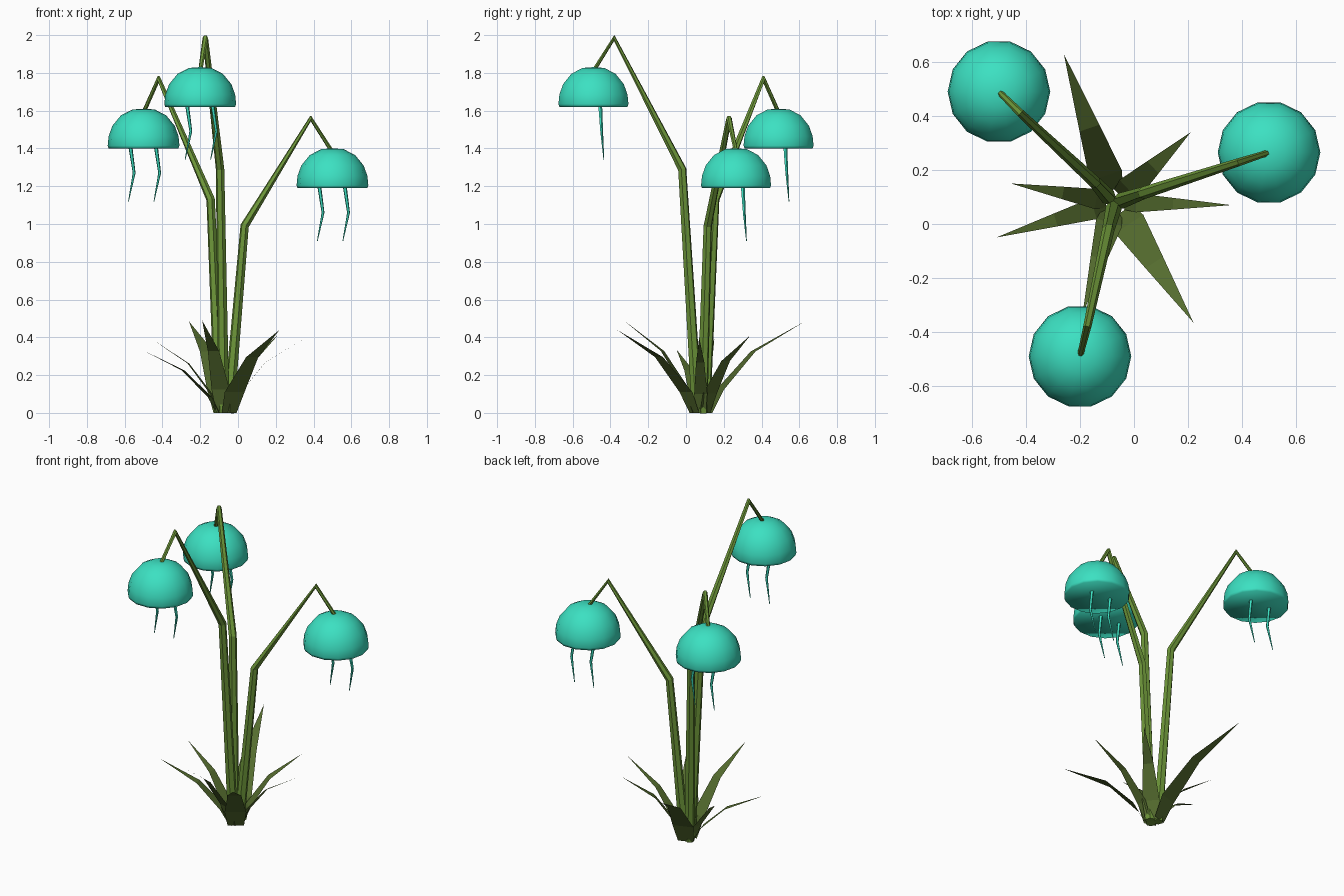
import bpy, bmesh, math
from mathutils import Vector

if "Cube" in bpy.data.objects:
    bpy.data.objects.remove(bpy.data.objects["Cube"], do_unlink=True)


def make_material(name, rgb):
    mat = bpy.data.materials.new(name)
    mat.use_nodes = True
    mat.diffuse_color = (*rgb, 1)
    mat.node_tree.nodes["Principled BSDF"].inputs["Base Color"].default_value = (*rgb, 1)
    return mat


STEM = make_material("stem green", (0.15, 0.30, 0.04))
LEAF = make_material("leaf dark green", (0.09, 0.15, 0.028))
TEAL = make_material("bell teal", (0.045, 0.75, 0.54))


def add_object(name, bm, mat, smooth=False):
    mesh = bpy.data.meshes.new(name)
    bm.to_mesh(mesh)
    bm.free()
    mesh.materials.append(mat)
    for poly in mesh.polygons:
        poly.use_smooth = smooth
    obj = bpy.data.objects.new(name, mesh)
    bpy.context.scene.collection.objects.link(obj)


def skin(bm, rings):
    """Bridge equal rings of vertices and cap both ends."""
    n = len(rings[0])
    for low, high in zip(rings, rings[1:]):
        for i in range(n):
            j = (i + 1) % n
            bm.faces.new((low[i], low[j], high[j], high[i]))
    bm.faces.new(rings[0][::-1])
    bm.faces.new(rings[-1])
    bmesh.ops.recalc_face_normals(bm, faces=bm.faces)


def tube(name, points, radii, sides, mat):
    """Tapered tube through the points, each ring facing the local direction."""
    bm = bmesh.new()
    pts = [Vector(p) for p in points]
    # Sideways axis perpendicular to the plane the path bends in
    side = (pts[1] - pts[0]).cross(pts[-1] - pts[0]).normalized()
    rings = []
    for k, (p, r) in enumerate(zip(pts, radii)):
        before = (p - pts[max(k - 1, 0)]).normalized()
        after = (pts[min(k + 1, len(pts) - 1)] - p).normalized()
        along = (before + after).normalized()
        u = (side - along * side.dot(along)).normalized()
        v = along.cross(u)
        rings.append([bm.verts.new(p + r * (u * math.cos(a) + v * math.sin(a)))
                      for a in (math.tau * i / sides for i in range(sides))])
    skin(bm, rings)
    add_object(name, bm, mat)


# Bell: faceted dome outline with a flat underside
BELL = [(0.185, 0), (0.19, 0.015), (0.185, 0.065), (0.165, 0.12),
        (0.12, 0.175), (0.06, 0.206), (0.01, 0.21)]


def bell(name, x, y, z, sides=14):
    bm = bmesh.new()
    rings = [[bm.verts.new((x + r * math.cos(a), y + r * math.sin(a), z + h))
              for a in (math.tau * i / sides for i in range(sides))]
             for r, h in BELL]
    skin(bm, rings)
    add_object(name, bm, TEAL, smooth=True)


# Flowers: stem base, bend, peak and bell rim centre
flowers = {
    "front": ((-0.075, 0.06, 0), (-0.095, -0.02, 1.29), (-0.173, -0.38, 1.985), (-0.2, -0.49, 1.62)),
    "back": ((-0.095, 0.1, 0), (-0.145, 0.155, 1.13), (-0.42, 0.41, 1.77), (-0.5, 0.49, 1.40)),
    "left": ((-0.05, 0.085, 0), (0.035, 0.115, 0.99), (0.385, 0.228, 1.56), (0.5, 0.265, 1.19)),
}
for name, (base, bend, peak, rim) in flowers.items():
    x, y, z = rim
    tube(name + "_stem", (base, bend, peak, (x, y, z + 0.19)),
         (0.03, 0.023, 0.015, 0.011), 6, STEM)
    bell(name + "_bell", x, y, z)
    # Two kinked filaments hang under each bell
    for tag, dx in (("right", -0.07), ("left", 0.065)):
        tube(f"{name}_{tag}_filament",
             ((x + dx, y + 0.035, z + 0.01), (x + dx + 0.02, y + 0.043, z - 0.13),
              (x + dx - 0.01, y + 0.055, z - 0.28)),
             (0.011, 0.008, 0.002), 5, TEAL)

# Leaves: tip position and greatest width of each blade
leaves = [
    (-0.26, 0.63, 0.485, 0.125), (0.21, 0.34, 0.41, 0.10),
    (0.36, 0.07, 0.40, 0.07), (0.22, -0.365, 0.44, 0.125),
    (-0.19, -0.33, 0.49, 0.10), (-0.51, -0.05, 0.335, 0.08),
    (-0.455, 0.15, 0.39, 0.075),
]
centre = Vector((-0.07, 0.08, 0))
# Blade sections: fraction outward, fraction of height, fraction of width
SECTIONS = [(0.08, 0, 0.75), (0.18, 0.25, 1), (0.5, 0.67, 0.62)]
for n, (tx, ty, tz, width) in enumerate(leaves, 1):
    bm = bmesh.new()
    out = Vector((tx, ty, 0)) - centre
    across = Vector((-out.y, out.x, 0)).normalized() * width / 2
    rows = []
    for f, h, w in SECTIONS:
        mid = centre + out * f + Vector((0, 0, tz * h))
        rows.append([bm.verts.new(mid - across * w), bm.verts.new(mid + across * w)])
    for a, b in zip(rows, rows[1:]):
        bm.faces.new((a[0], a[1], b[1], b[0]))
    tip = bm.verts.new((tx, ty, tz))
    bm.faces.new((rows[-1][0], rows[-1][1], tip))
    bmesh.ops.reverse_faces(bm, faces=[f for f in bm.faces if f.normal.z < 0])
    bm.normal_update()
    for f in bm.faces:
        if f.normal.z < 0:
            f.normal_flip()
    add_object(f"leaf_{n}", bm, LEAF)
